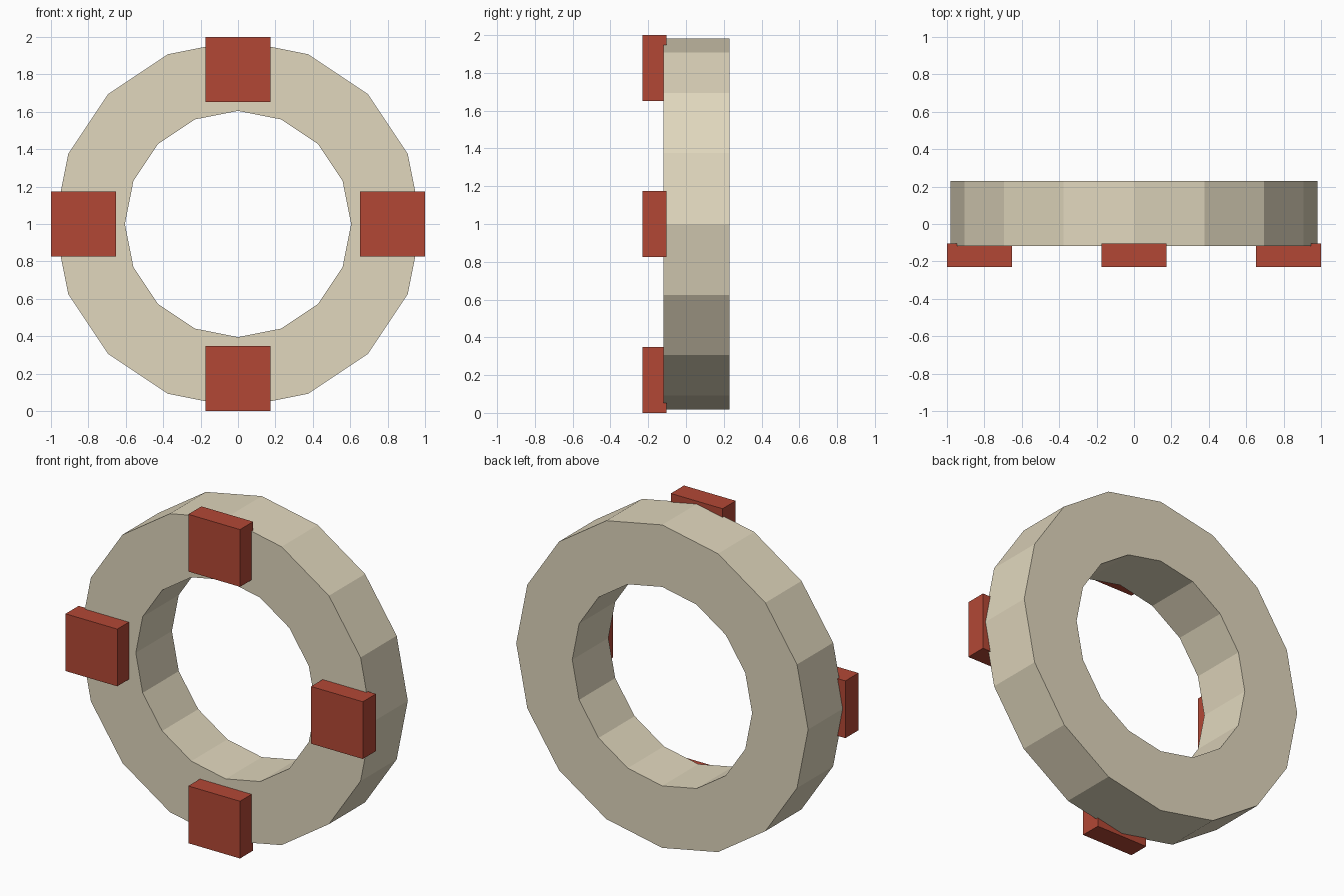
import bpy
from math import cos, sin, tau

if "Cube" in bpy.data.objects:
    bpy.data.objects.remove(bpy.data.objects["Cube"])

SIDES, OUTER, INNER = 16, 0.982, 0.605
RING_FRONT, RING_BACK = -0.118, 0.229
CENTRE_Z = 1.0


def material(name, colour):
    mat = bpy.data.materials.new(name)
    mat.diffuse_color = colour
    mat.use_nodes = True
    mat.node_tree.nodes["Principled BSDF"].inputs["Base Color"].default_value = mat.diffuse_color
    return mat


def add_mesh(name, verts, faces, mat):
    mesh = bpy.data.meshes.new(name)
    mesh.from_pydata(verts, [], faces)
    mesh.materials.append(mat)
    obj = bpy.data.objects.new(name, mesh)
    bpy.context.collection.objects.link(obj)
    return obj


cream = material("cream", (0.75, 0.68, 0.51, 1))
red = material("red", (0.45, 0.064, 0.036, 1))

# Ring: a rectangular section swept around the y axis in flat facets
section = [(OUTER, RING_FRONT), (OUTER, RING_BACK),
           (INNER, RING_BACK), (INNER, RING_FRONT)]
verts = [(r * cos(tau * i / SIDES), y, CENTRE_Z + r * sin(tau * i / SIDES))
         for i in range(SIDES) for r, y in section]
faces = []
for i in range(SIDES):
    a, b = 4 * i, 4 * ((i + 1) % SIDES)
    for j in range(4):
        k = (j + 1) % 4
        faces.append((a + j, a + k, b + k, b + j))
add_mesh("ring", verts, faces, cream)

# Four upright blocks set slightly into the front of the ring
SIZE, DEPTH, REACH = 0.348, 0.126, 0.826
for name, dx, dz in [("right", 1, 0), ("top", 0, 1), ("left", -1, 0), ("bottom", 0, -1)]:
    bpy.ops.mesh.primitive_cube_add(
        size=1, location=(REACH * dx, -0.229 + DEPTH / 2, CENTRE_Z + REACH * dz))
    block = bpy.context.object
    block.name = name + "_block"
    block.scale = (SIZE, DEPTH, SIZE)
    block.data.materials.append(red)
